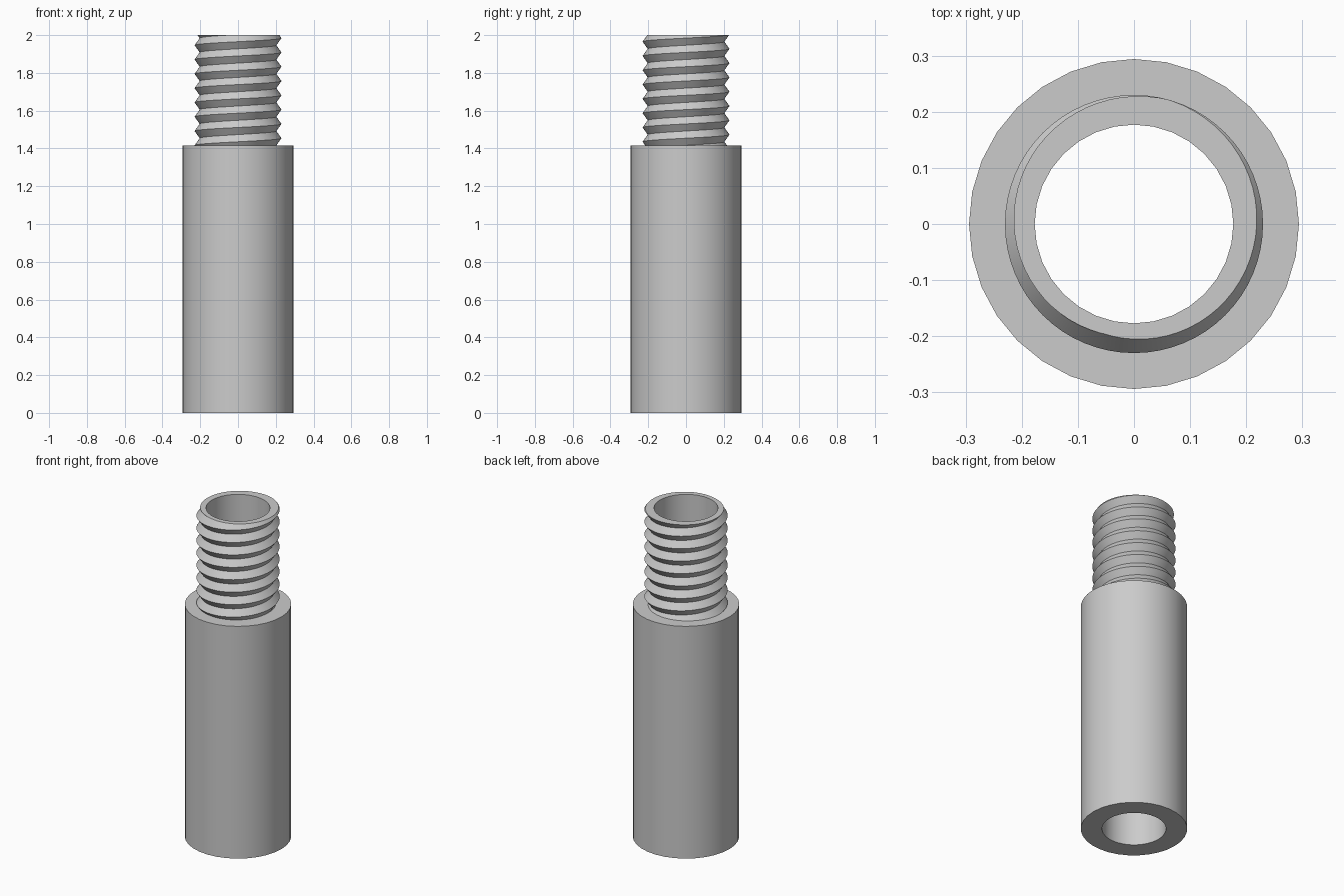
import bpy, bmesh, math

cube = bpy.data.objects.get("Cube")
if cube:
    bpy.data.objects.remove(cube)

BODY_R, BORE_R, ROOT_R, CREST_R = 0.294, 0.177, 0.203, 0.23
SHOULDER_Z, TOP_Z, PITCH = 1.415, 2.0, 0.0757
SIDES, STEPS, TURNS = 32, 64, 12

grey = bpy.data.materials.new("plain grey")
grey.use_nodes = True
colour = (0.6, 0.6, 0.6, 1)
grey.diffuse_color = colour
grey.node_tree.nodes["Principled BSDF"].inputs["Base Color"].default_value = colour


def ring(bm, radius, z):
    """Circle of vertices around the z axis."""
    angles = [math.tau * i / SIDES for i in range(SIDES)]
    return [bm.verts.new((radius * math.cos(a), radius * math.sin(a), z)) for a in angles]


def lathe(bm, profile):
    """Revolve (radius, z) points; an upward profile faces outward."""
    rings = [ring(bm, r, z) for r, z in profile]
    for low, high in zip(rings, rings[1:]):
        for i in range(SIDES):
            j = (i + 1) % SIDES
            bm.faces.new((low[i], low[j], high[j], high[i]))
    return rings


def finish(bm, name):
    mesh = bpy.data.meshes.new(name)
    bm.to_mesh(mesh)
    bm.free()
    obj = bpy.data.objects.new(name, mesh)
    bpy.context.collection.objects.link(obj)
    mesh.materials.append(grey)
    bpy.ops.object.select_all(action='DESELECT')
    obj.select_set(True)
    bpy.context.view_layer.objects.active = obj
    bpy.ops.object.shade_smooth_by_angle(angle=math.radians(30))


# Tubular body: bore, base, outer wall and shoulder
bm = bmesh.new()
lathe(bm, [(BORE_R, SHOULDER_Z), (BORE_R, 0), (BODY_R, 0),
           (BODY_R, SHOULDER_Z), (ROOT_R - 0.005, SHOULDER_Z)])
finish(bm, "tube_body")

# Threaded stem: continuous V-shaped helix, trimmed flat at both ends
bm = bmesh.new()
phase = math.radians(75)
roots, crests = [], []
for i in range(STEPS * TURNS):
    a = math.tau * i / STEPS
    z = TOP_Z + PITCH * ((a - phase) / math.tau - TURNS + 2)
    c, s = math.cos(a), math.sin(a)
    roots.append(bm.verts.new((ROOT_R * c, ROOT_R * s, z - PITCH / 2)))
    crests.append(bm.verts.new((CREST_R * c, CREST_R * s, z)))
for i in range(STEPS * (TURNS - 1) - 1):
    bm.faces.new((roots[i], roots[i + 1], crests[i + 1], crests[i]))
    k = i + STEPS
    bm.faces.new((crests[i], crests[i + 1], roots[k + 1], roots[k]))
for z, up in ((TOP_Z, 1), (SHOULDER_Z, -1)):
    bmesh.ops.bisect_plane(bm, geom=bm.verts[:] + bm.edges[:] + bm.faces[:],
                           dist=1e-6, plane_co=(0, 0, z), plane_no=(0, 0, up),
                           clear_outer=True)
loose = [v for v in bm.verts if not v.link_faces]
bmesh.ops.delete(bm, geom=loose, context='VERTS')

# Stem bore and flat end face
lathe(bm, [(BORE_R, TOP_Z), (BORE_R, SHOULDER_Z)])
rim = [e for e in bm.edges if e.is_boundary
       and all(abs(v.co.z - TOP_Z) < 1e-4 for v in e.verts)]
cap = bmesh.ops.triangle_fill(bm, edges=rim, use_beauty=True, normal=(0, 0, 1))
for f in cap["geom"]:
    if isinstance(f, bmesh.types.BMFace):
        f.normal_update()
        if f.normal.z < 0:
            f.normal_flip()
finish(bm, "threaded_stem")
